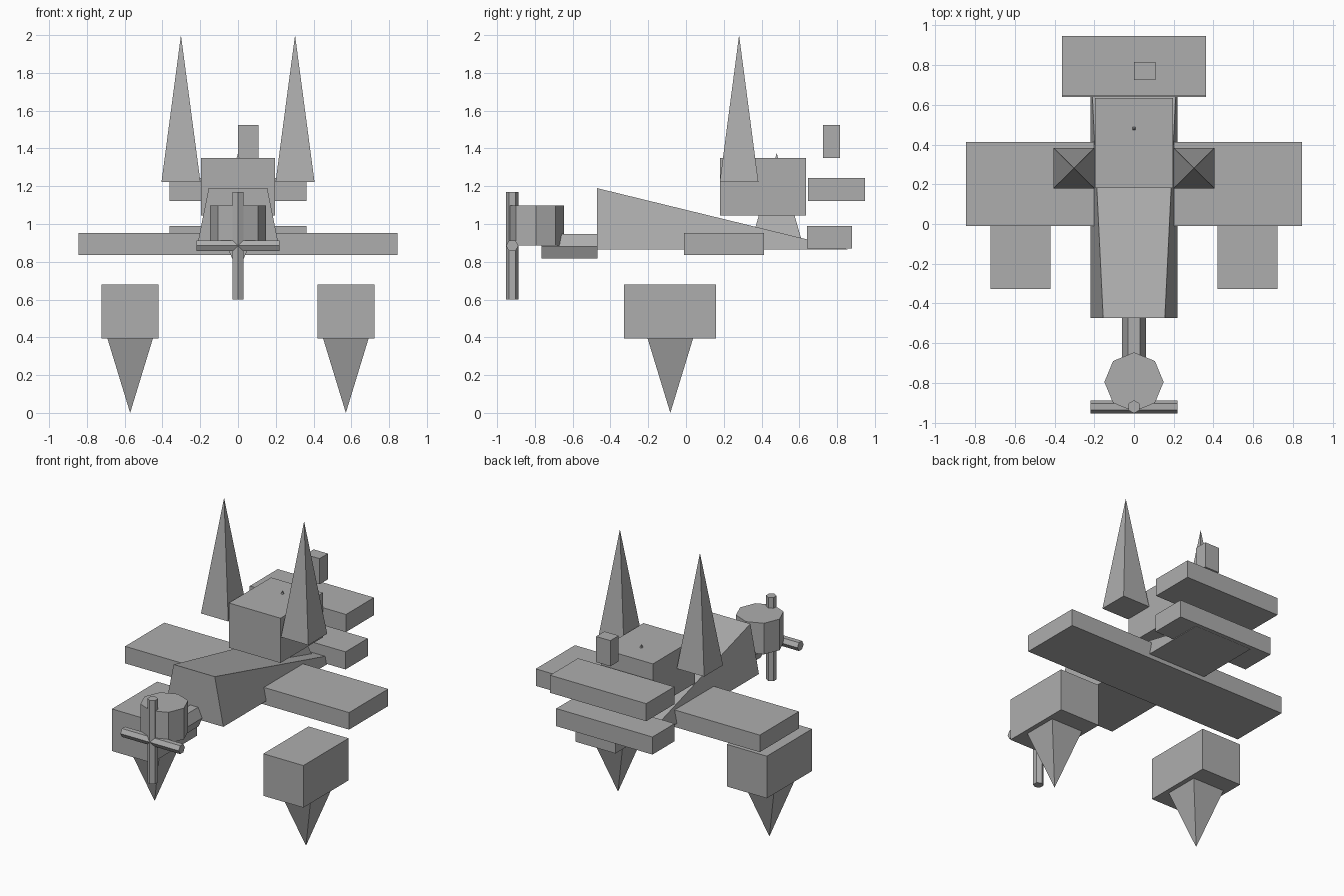
import bpy, bmesh, math
from mathutils import Matrix, Vector

if "Cube" in bpy.data.objects:
    bpy.data.objects.remove(bpy.data.objects["Cube"])

grey = bpy.data.materials.new("plain grey")
grey.diffuse_color = (0.42, 0.42, 0.42, 1)
grey.use_nodes = True
grey.node_tree.nodes["Principled BSDF"].inputs["Base Color"].default_value = grey.diffuse_color


def finish(name, bm):
    bmesh.ops.recalc_face_normals(bm, faces=bm.faces)
    mesh = bpy.data.meshes.new(name)
    bm.to_mesh(mesh)
    bm.free()
    mesh.materials.append(grey)
    obj = bpy.data.objects.new(name, mesh)
    bpy.context.collection.objects.link(obj)
    return obj


def box(name, x, y, z):
    """Block given as (min, max) along each axis."""
    bm = bmesh.new()
    bmesh.ops.create_cube(bm, size=1)
    for v in bm.verts:
        v.co = [r[0] + (c + 0.5) * (r[1] - r[0]) for c, r in zip(v.co, (x, y, z))]
    return finish(name, bm)


def pyramid(name, cx, cy, half_x, half_y, base_z, tip_z):
    bm = bmesh.new()
    base = [bm.verts.new((cx + sx * half_x, cy + sy * half_y, base_z))
            for sx, sy in ((-1, -1), (1, -1), (1, 1), (-1, 1))]
    tip = bm.verts.new((cx, cy, tip_z))
    bm.faces.new(base)
    for i in range(4):
        bm.faces.new((base[i], base[(i + 1) % 4], tip))
    return finish(name, bm)


def prism(name, sides, start, end, u, v):
    """Prism from start to end; u and v are the cross-section radius vectors."""
    bm = bmesh.new()
    u, v = Vector(u), Vector(v)
    rings = []
    for centre in (Vector(start), Vector(end)):
        angles = [2 * math.pi * i / sides for i in range(sides)]
        rings.append([bm.verts.new(centre + u * math.cos(a) + v * math.sin(a)) for a in angles])
        bm.faces.new(rings[-1])
    for i in range(sides):
        j = (i + 1) % sides
        bm.faces.new((rings[0][i], rings[0][j], rings[1][j], rings[1][i]))
    return finish(name, bm)


# Fuselage: wedge tapering to a flat edge at the tail
bm = bmesh.new()
left, right = [[bm.verts.new(p) for p in ((s * 0.22, -0.472, 0.865),
                                          (s * 0.155, -0.472, 1.19),
                                          (s * 0.22, 0.86, 0.865))] for s in (-1, 1)]
bm.faces.new(left)
bm.faces.new(right)
for i in range(3):
    j = (i + 1) % 3
    bm.faces.new((left[i], left[j], right[j], right[i]))
finish("fuselage", bm)

# Cabin with a spike passing through it
box("cabin", (-0.195, 0.195), (0.18, 0.635), (1.045, 1.35))
pyramid("cabin_spike", 0, 0.48, 0.145, 0.145, 0.87, 1.375)

# Wing and tail planes
box("wing", (-0.845, 0.845), (-0.01, 0.412), (0.837, 0.953))
box("lower_tailplane", (-0.363, 0.363), (0.64, 0.88), (0.87, 0.99))
box("upper_tailplane", (-0.363, 0.363), (0.645, 0.947), (1.123, 1.243))
box("tail_block", (0.0, 0.108), (0.725, 0.815), (1.35, 1.525))

# Spires, engine pods and pod spikes on both sides
for side, s in (("left", -1), ("right", 1)):
    pyramid(side + "_spire", s * 0.302, 0.281, 0.103, 0.102, 1.223, 2.0)
    box(side + "_pod", sorted((s * 0.42, s * 0.722)), (-0.327, 0.16), (0.393, 0.68))
    pyramid(side + "_pod_spike", s * 0.571, -0.083, 0.12, 0.12, 0.393, 0.0)

# Nose: hexagonal shaft, octagonal engine drum, crossed propeller rods
prism("nose_shaft", 6, (0, -0.765, 0.882), (0, -0.468, 0.882), (0.06, 0, 0), (0, 0, 0.076))
prism("engine_drum", 8, (0, -0.795, 0.885), (0, -0.795, 1.097), (0.149, 0, 0), (0, 0.149, 0))
prism("upright_blade", 6, (0, -0.92, 0.6), (0, -0.92, 1.17), (0, 0.033, 0), (0.033, 0, 0))
prism("cross_blade", 6, (-0.22, -0.92, 0.885), (0.22, -0.92, 0.885), (0, 0.033, 0), (0, 0, 0.033))
